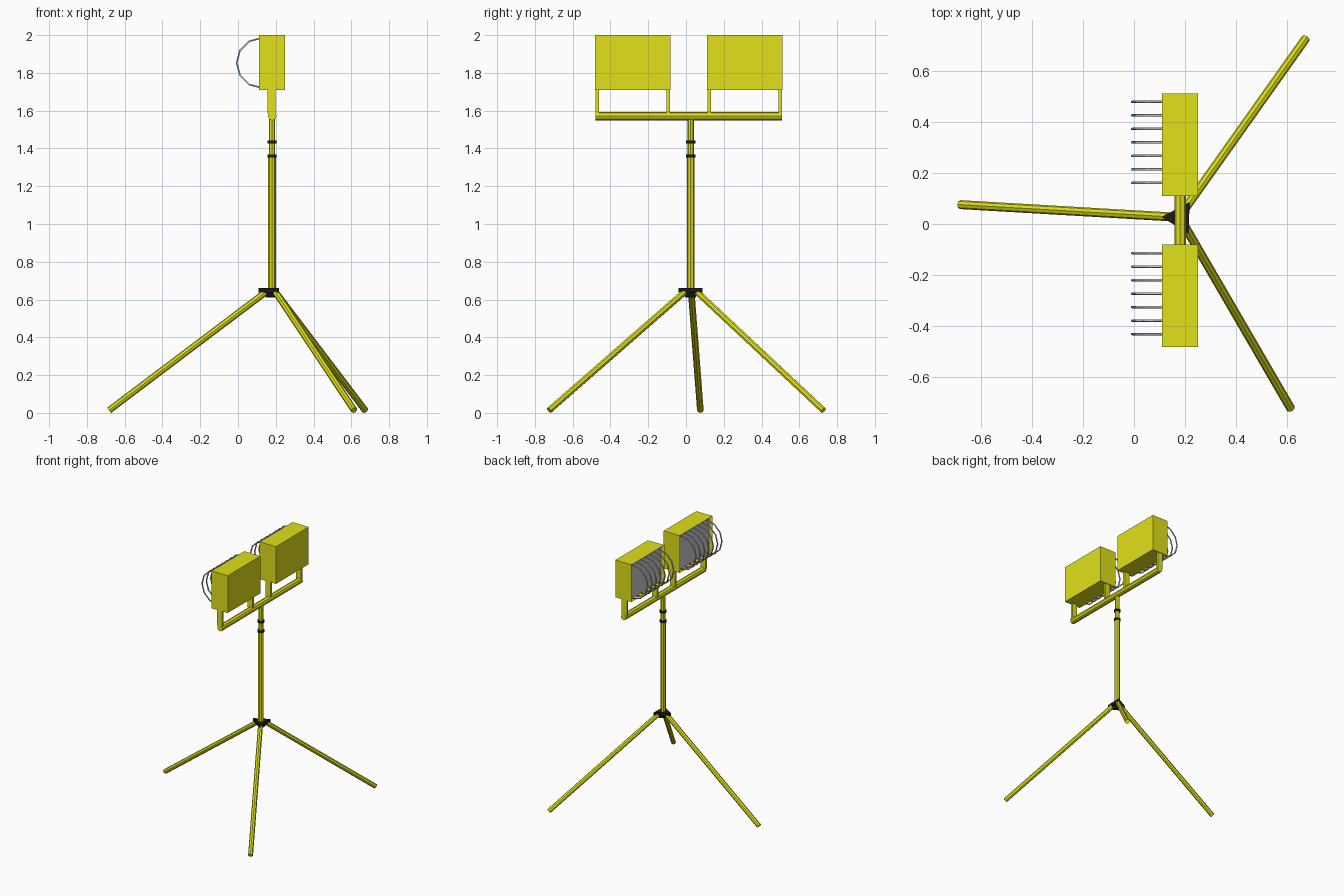
import bpy, bmesh, math
from mathutils import Vector

if "Cube" in bpy.data.objects:
    bpy.data.objects.remove(bpy.data.objects["Cube"])


def material(name, color):
    m = bpy.data.materials.new(name)
    m.diffuse_color = color
    m.use_nodes = True
    m.node_tree.nodes["Principled BSDF"].inputs["Base Color"].default_value = m.diffuse_color
    return m


YELLOW = material("yellow_paint", (0.75, 0.75, 0.01, 1))
BLACK = material("black_plastic", (0.01, 0.01, 0.01, 1))


def finish(name, bm, mat=None):
    bmesh.ops.recalc_face_normals(bm, faces=bm.faces[:])
    me = bpy.data.meshes.new(name)
    bm.to_mesh(me)
    bm.free()
    ob = bpy.data.objects.new(name, me)
    bpy.context.collection.objects.link(ob)
    if mat:
        me.materials.append(mat)
    return ob


def tube(name, a, b, r, mat, sides=8, r_end=None):
    """Cylinder or cone from point a to point b."""
    a, b = Vector(a), Vector(b)
    d = b - a
    bm = bmesh.new()
    bmesh.ops.create_cone(bm, cap_ends=True, segments=sides, radius1=r,
                          radius2=r if r_end is None else r_end, depth=d.length)
    rot = d.to_track_quat('Z', 'Y').to_matrix()
    for v in bm.verts:
        v.co = rot @ v.co + (a + b) / 2
    return finish(name, bm, mat)


def box_bm(lo, hi):
    bm = bmesh.new()
    bmesh.ops.create_cube(bm, size=1)
    for v in bm.verts:
        v.co = Vector([lo[i] + (v.co[i] + 0.5) * (hi[i] - lo[i]) for i in range(3)])
    return bm


MX, MY = 0.18, 0.025     # mast axis

# mast: wide lower tube, thinner upper tube, two clamp rings
tube("mast_lower", (MX, MY, 0.63), (MX, MY, 1.36), 0.020, YELLOW)
tube("mast_upper", (MX, MY, 1.34), (MX, MY, 1.57), 0.017, YELLOW)
for z in (1.36, 1.435):
    tube("clamp_ring", (MX, MY, z - 0.008), (MX, MY, z + 0.008), 0.025, BLACK, 12)

# triangular hub with a tapered underside
for name, z0, z1, r0, r1 in (("hub_plate", 0.638, 0.66, 0.072, 0.072),
                             ("hub_taper", 0.61, 0.638, 0.03, 0.055)):
    bm = bmesh.new()
    rings = []
    for z, r in ((z0, r0), (z1, r1)):
        rings.append([bm.verts.new((MX + r * math.cos(t), MY + r * math.sin(t), z))
                      for t in (math.radians(178 + 120 * k) for k in range(3))])
    for k in range(3):
        j = (k + 1) % 3
        bm.faces.new((rings[0][k], rings[0][j], rings[1][j], rings[1][k]))
    bm.faces.new(rings[0])
    bm.faces.new(rings[1])
    finish(name, bm, BLACK)

# tripod legs
for top, foot in (((0.145, 0.028), (-0.682, 0.076)),
                  ((0.2, 0.06), (0.673, 0.727)),
                  ((0.2, -0.01), (0.615, -0.724))):
    tube("tripod_leg", (*top, 0.638), (*foot, 0.014), 0.0175, YELLOW)

# cross bar
tube("cross_bar", (0.181, -0.48, 1.571), (0.181, 0.508, 1.571), 0.023, YELLOW)

# lamps
for y0 in (-0.483, 0.110):
    y1 = y0 + 0.402
    # open housing with a recessed face towards -x
    bm = box_bm((0.11, y0, 1.71), (0.25, y1, 2.0))
    bm.normal_update()
    face = min(bm.faces, key=lambda f: f.calc_center_median().x)
    bmesh.ops.inset_region(bm, faces=[face], thickness=0.008)
    for v in face.verts:
        v.co.x += 0.03
    finish("lamp_housing", bm, YELLOW)

    # grey glass
    finish("lamp_glass", box_bm((0.135, y0 + 0.007, 1.717), (0.142, y1 - 0.007, 1.993)))

    # bracket plates
    for y in (y0 + 0.014, y1 - 0.014):
        finish("lamp_bracket", box_bm((0.155, y - 0.009, 1.585), (0.199, y + 0.009, 1.712)), YELLOW)

    # wire guard: seven half hoops
    cu = bpy.data.curves.new("guard_wire", 'CURVE')
    cu.dimensions = '3D'
    cu.bevel_depth = 0.005
    cu.bevel_resolution = 1
    cu.use_fill_caps = True
    for k in range(7):
        y = y0 + 0.051 + k * 0.053
        sp = cu.splines.new('POLY')
        sp.points.add(6)
        for i, p in enumerate(sp.points):
            t = math.radians(90 + 30 * i)
            p.co = (0.125 + 0.132 * math.cos(t), y, 1.853 + 0.132 * math.sin(t), 1)
    bpy.context.collection.objects.link(bpy.data.objects.new("guard_wire", cu))
